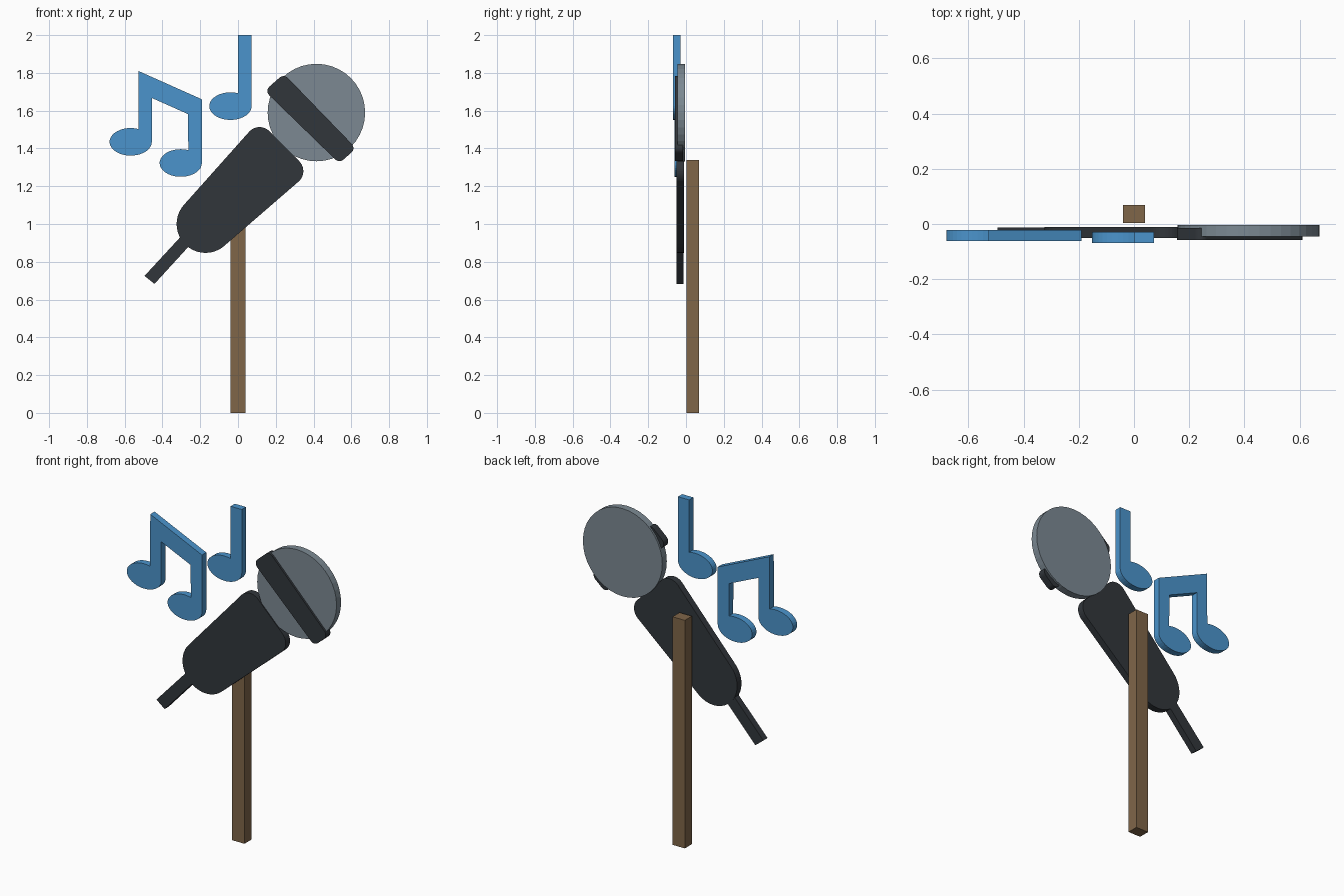
import bpy, bmesh, math
from mathutils import Vector
from mathutils.geometry import convex_hull_2d

cube = bpy.data.objects.get("Cube")
if cube:
    bpy.data.objects.remove(cube, do_unlink=True)


def material(name, rgb):
    mat = bpy.data.materials.new(name)
    mat.use_nodes = True
    mat.diffuse_color = (*rgb, 1)
    bsdf = next(n for n in mat.node_tree.nodes if n.type == 'BSDF_PRINCIPLED')
    bsdf.inputs["Base Color"].default_value = (*rgb, 1)
    return mat


blue = material("note blue", (0.07, 0.296, 0.604))
brown = material("wood brown", (0.214, 0.133, 0.066))
grey = material("grille grey", (0.2, 0.25, 0.29))
dark = material("charcoal", (0.031, 0.037, 0.044))


def plate(name, outline, front, back, mat):
    """Extrude an x-z outline from y = front to y = back."""
    bm = bmesh.new()
    face = bm.faces.new([bm.verts.new((x, front, z)) for x, z in outline])
    extruded = bmesh.ops.extrude_face_region(bm, geom=[face], use_keep_orig=True)
    moved = [g for g in extruded["geom"] if isinstance(g, bmesh.types.BMVert)]
    bmesh.ops.translate(bm, verts=moved, vec=(0, back - front, 0))
    bmesh.ops.recalc_face_normals(bm, faces=bm.faces)
    mesh = bpy.data.meshes.new(name)
    bm.to_mesh(mesh)
    bm.free()
    mesh.materials.append(mat)
    obj = bpy.data.objects.new(name, mesh)
    bpy.context.collection.objects.link(obj)
    return obj


def arc(cx, cz, rx, rz, start=0, end=360, steps=40):
    a, b = math.radians(start), math.radians(end)
    angles = [a + (b - a) * i / steps for i in range(steps + 1)]
    return [(cx + rx * math.cos(t), cz + rz * math.sin(t)) for t in angles]


def hull(circles):
    """Outline wrapped tightly around circles (x, z, radius)."""
    pts = [Vector(p) for x, z, r in circles for p in arc(x, z, r, r)[:-1]]
    return [pts[i] for i in convex_hull_2d(pts)]


def note_head(cx, cz):
    # Oval that starts where the stem's left side meets it
    return arc(cx, cz, 0.112, 0.073, 69, 360, 28)


# Wooden post
plate("post", [(-0.04, 0), (0.04, 0), (0.04, 1.34), (-0.04, 1.34)],
      0.003, 0.068, brown)

# Microphone
plate("microphone_head", hull([(0.415, 1.59, 0.258)]), -0.046, -0.004, grey)
plate("head_band", hull([(0.241, 1.751, 0.032), (0.188, 1.704, 0.032),
                         (0.579, 1.402, 0.032), (0.537, 1.365, 0.032)]),
      -0.058, -0.015, dark)
plate("handle", hull([(0.114, 1.439, 0.074), (0.272, 1.28, 0.074),
                      (-0.172, 1.0, 0.153)]), -0.051, -0.011, dark)
plate("cable", [(-0.495, 0.725), (-0.442, 0.683), (-0.23, 0.915), (-0.283, 0.955)],
      -0.05, -0.012, dark)

# Music notes
plate("single_note", [(0, 2)] + note_head(-0.04, 1.624) + [(0.072, 2)],
      -0.068, -0.029, blue)
plate("double_note",
      [(-0.527, 1.81)] + note_head(-0.568, 1.435)
      + [(-0.456, 1.667), (-0.265, 1.582)] + note_head(-0.303, 1.323)
      + [(-0.191, 1.66)], -0.062, -0.022, blue)
